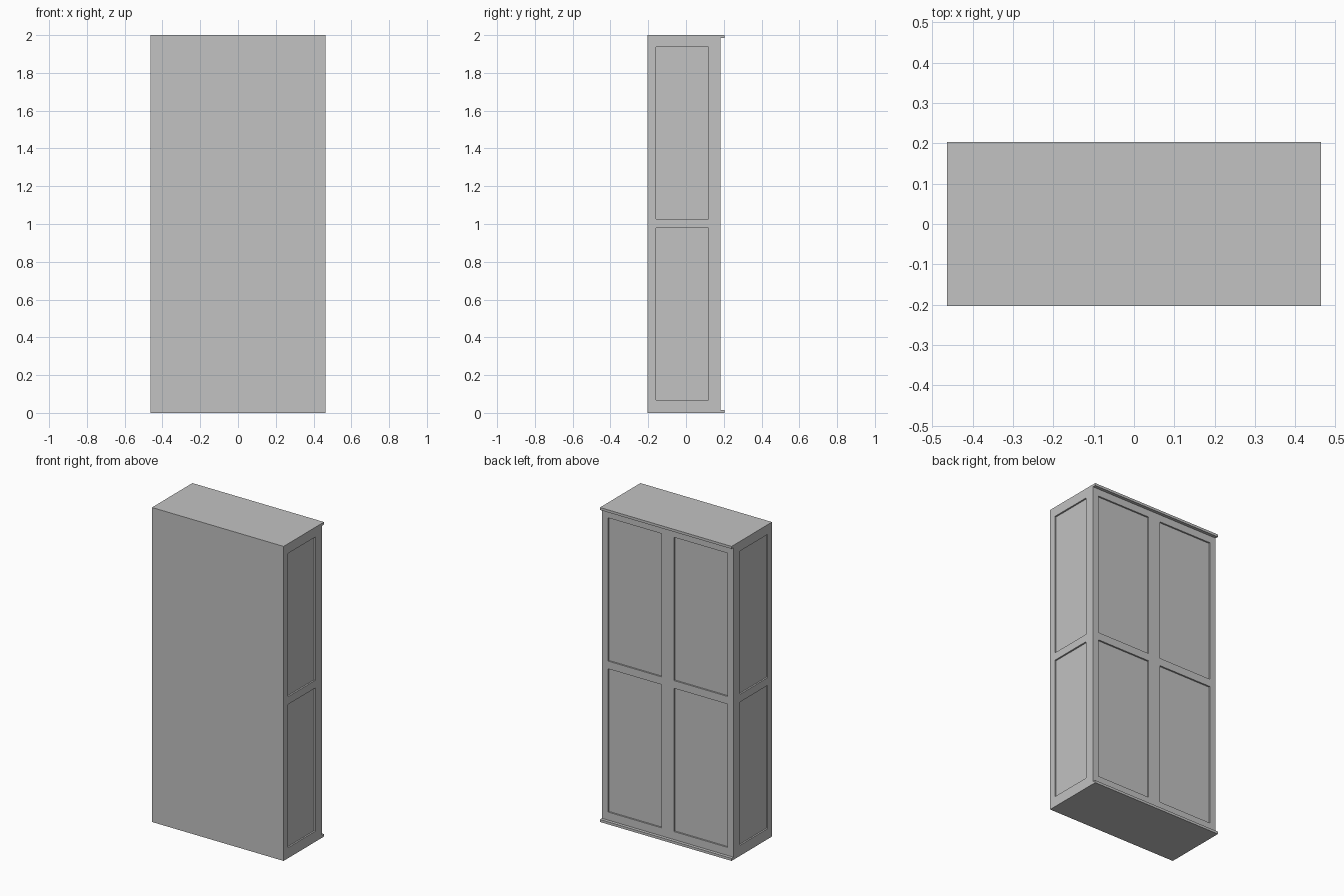
import bpy
import bmesh
from mathutils import Matrix, Vector

if "Cube" in bpy.data.objects:
    bpy.data.objects.remove(bpy.data.objects["Cube"], do_unlink=True)

HALF_W, FRONT, BACK, LIP, HEIGHT = 0.463, -0.203, 0.183, 0.203, 2.0
RECESS = 0.01
LIP_H = 0.016

grey = bpy.data.materials.new("plain_grey")
grey.use_nodes = True
grey.diffuse_color = (0.54, 0.54, 0.54, 1)
grey.node_tree.nodes["Principled BSDF"].inputs["Base Color"].default_value = grey.diffuse_color


def add_box(bm, low, high):
    low, high = Vector(low), Vector(high)
    place = Matrix.Translation((low + high) / 2) @ Matrix.Diagonal((*(high - low), 1))
    bmesh.ops.create_cube(bm, size=1, matrix=place)


def boxes(name, spans):
    """One object made from several boxes, each given by its low and high corner."""
    bm = bmesh.new()
    for low, high in spans:
        add_box(bm, low, high)
    mesh = bpy.data.meshes.new(name)
    bm.to_mesh(mesh)
    bm.free()
    mesh.materials.append(grey)
    obj = bpy.data.objects.new(name, mesh)
    bpy.context.collection.objects.link(obj)
    return obj


# Main carcass
body = boxes("cabinet_body", [((-HALF_W, FRONT, 0), (HALF_W, BACK, HEIGHT))])

# Recessed panels, two rows on the sides and on the door face
cuts = []
for low_z, high_z in ((0.067, 0.978), (1.027, 1.938)):
    for side in (-1, 1):
        xs = sorted((side * (HALF_W - RECESS), side * (HALF_W + 0.05)))
        cuts.append(((xs[0], -0.16, low_z), (xs[1], 0.118, high_z)))
        xs = sorted((side * 0.043, side * 0.421))
        cuts.append(((xs[0], BACK - RECESS, low_z), (xs[1], BACK + 0.05, high_z)))
cutter = boxes("panel_cutter", cuts)
cutter.hide_render = True

recess = body.modifiers.new("panel_recesses", "BOOLEAN")
recess.operation = "DIFFERENCE"
recess.solver = "EXACT"
recess.object = cutter
bpy.context.view_layer.objects.active = body
body.select_set(True)
bpy.ops.object.modifier_apply(modifier=recess.name)
bpy.data.objects.remove(cutter, do_unlink=True)

# Thin projecting lips along the top and bottom of the door face
for name, z in (("bottom_lip", 0), ("top_lip", HEIGHT - LIP_H)):
    boxes(name, [((-HALF_W, BACK, z), (HALF_W, LIP, z + LIP_H))])
